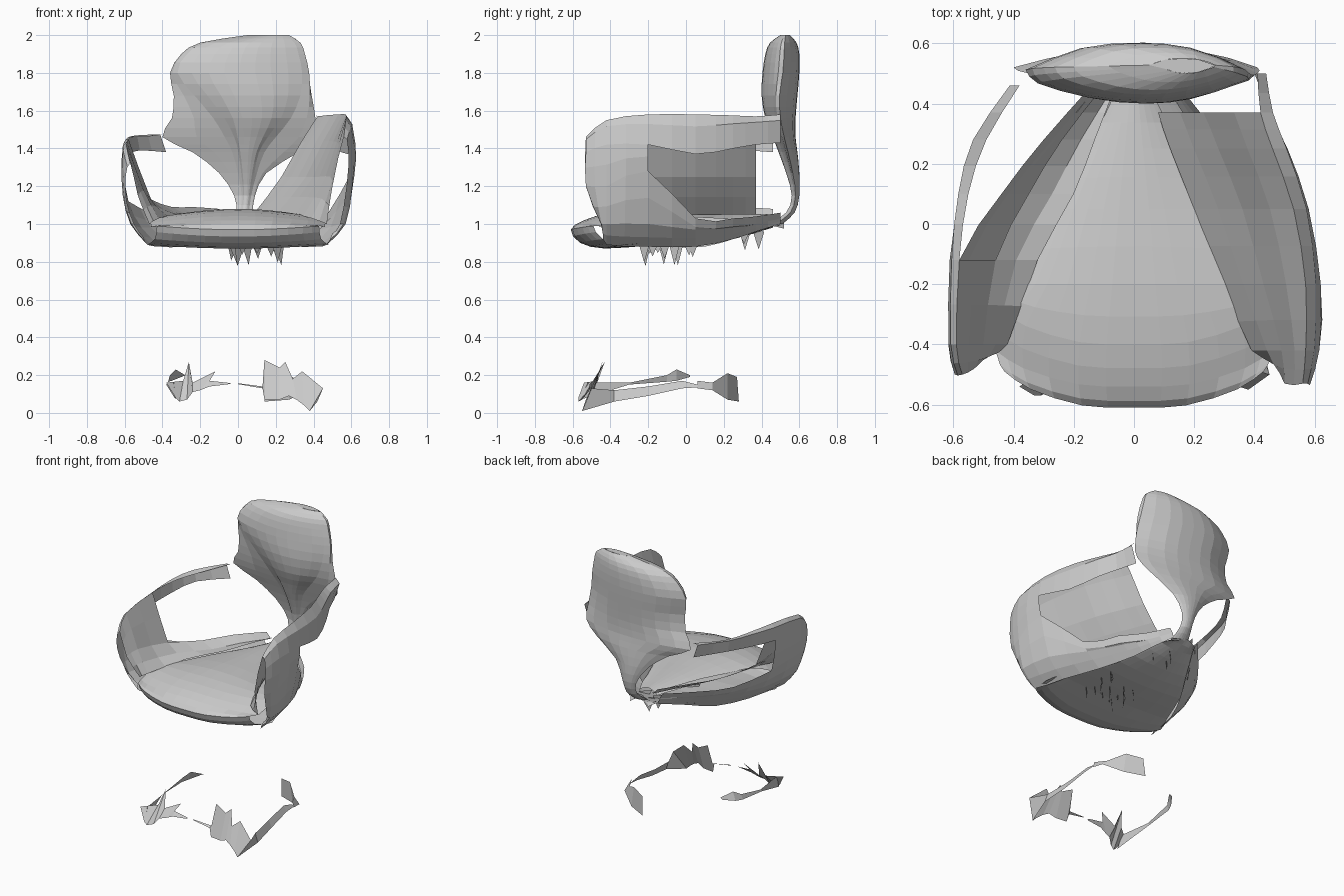
import bpy, math, random
from mathutils import Vector

random.seed(4)


def make(name, verts, faces):
    me = bpy.data.meshes.new(name)
    me.from_pydata([tuple(v) for v in verts], [], faces)
    me.validate()
    ob = bpy.data.objects.new(name, me)
    bpy.context.collection.objects.link(ob)
    return ob


def smooth_line(pts, n):
    # Catmull-Rom resampling, n steps per segment
    out = []
    for i in range(len(pts) - 1):
        p1, p2 = pts[i], pts[i + 1]
        p0 = pts[i - 1] if i else p1 * 2 - p2
        p3 = pts[i + 2] if i + 2 < len(pts) else p2 * 2 - p1
        for k in range(n):
            t = k / n
            out.append(0.5 * (2 * p1 + (p2 - p0) * t + (2 * p0 - 5 * p1 + 4 * p2 - p3) * t * t
                              + (3 * p1 - p0 - 3 * p2 + p3) * t ** 3))
    return out + [pts[-1]]


def loft(name, rows, n=2, skip=()):
    # skin through rows of points; cells listed in skip (row, column) stay open
    rows = [smooth_line([Vector(p) for p in r], n) for r in rows]
    cols = [smooth_line(list(c), n) for c in zip(*rows)]
    h = len(cols[0])
    verts = [p for c in cols for p in c]
    faces = []
    for c in range(len(cols) - 1):
        for r in range(h - 1):
            if (r // n, c // n) not in skip:
                faces.append((c * h + r, (c + 1) * h + r, (c + 1) * h + r + 1, c * h + r + 1))
    return make(name, verts, faces)


def arm(name, side, sections, skip):
    rows = []
    for i, (y, prof) in enumerate(sections):
        rows.append([(side * x, y + (max(0, 1.2 - z) * 0.4 if i == 0 else 0), z) for x, z in prof])
    return loft(name, rows, 2, skip)


# Seat cushion: side profile (y, z, half width) from rear top over the nose to the rear underside
profile = [(.42, 1.05, .07), (.25, 1.06, .15), (.05, 1.07, .25), (-.2, 1.08, .36), (-.4, 1.06, .45),
           (-.54, 1.02, .46), (-.61, .97, .43), (-.56, .90, .44), (-.43, .87, .48), (-.2, .885, .44),
           (.05, .89, .34), (.25, .92, .24), (.42, .97, .13), (.52, 1.01, .07)]
rows = []
for y, z, w in profile:
    curve = .12 if y < -.3 else 0
    sag = -.035 if z > 1 else .02
    rows.append([(f * w, y + curve * abs(f) ** 3, z + sag * f * f)
                 for f in (-1, -.8, -.4, 0, .4, .8, 1)])
loft("seat_cushion", rows)

# Right armrest: inner skin, rim, outer skin with a rear opening, underside
right = [
    (-.53, [(.47, 1.0), (.5, 1.2), (.56, 1.46), (.585, 1.38), (.575, 1.2), (.54, 1.0), (.5, .95)]),
    (-.42, [(.39, 1.03), (.49, 1.25), (.57, 1.55), (.615, 1.42), (.605, 1.2), (.57, 1.0), (.47, .89)]),
    (-.2, [(.30, 1.05), (.43, 1.25), (.57, 1.58), (.62, 1.42), (.605, 1.28), (.54, 1.0), (.42, .88)]),
    (.05, [(.2, 1.05), (.36, 1.25), (.53, 1.58), (.58, 1.37), (.46, 1.03), (.43, .97), (.33, .88)]),
    (.25, [(.12, 1.05), (.28, 1.25), (.46, 1.575), (.51, 1.40), (.34, 1.03), (.3, .98), (.22, .92)]),
    (.37, [(.08, 1.05), (.23, 1.25), (.42, 1.57), (.45, 1.42), (.22, 1.04), (.2, 1.0), (.16, .96)]),
    (.50, [(.05, 1.04), (.15, 1.25), (.41, 1.58), (.40, 1.43), (.12, 1.06), (.1, 1.03), (.09, 1.0)]),
]
arm("right_armrest", 1, right, {(2, 3), (3, 3), (4, 3), (5, 3), (5, 0), (5, 1)})

# Left armrest: lower rim, and open through both skins behind the front
left = [
    (-.5, [(.47, 1.0), (.53, 1.15), (.57, 1.32), (.595, 1.25), (.59, 1.12), (.55, 1.0), (.5, .93)]),
    (-.4, [(.42, 1.03), (.5, 1.18), (.59, 1.41), (.615, 1.32), (.61, 1.15), (.57, 1.0), (.48, .89)]),
    (-.12, [(.32, 1.05), (.46, 1.13), (.58, 1.45), (.612, 1.34), (.58, 1.12), (.51, .98), (.41, .88)]),
    (.1, [(.2, 1.05), (.35, 1.09), (.55, 1.46), (.575, 1.37), (.44, 1.05), (.4, .99), (.3, .88)]),
    (.28, [(.13, 1.05), (.24, 1.09), (.49, 1.46), (.52, 1.39), (.30, 1.05), (.26, 1.0), (.2, .93)]),
    (.46, [(.06, 1.05), (.1, 1.08), (.38, 1.48), (.38, 1.38), (.14, 1.06), (.12, 1.02), (.1, .98)]),
]
arm("left_armrest", -1, left, {(r, c) for r in (2, 3, 4) for c in (1, 3)})

# Backrest: z, wing left/right, pad left/right, front y, rear y
back = [(2.0, .05, .27, .1, .25, .50, .55), (1.96, -.2, .33, -.17, .30, .445, .585),
        (1.9, -.30, .35, -.27, .32, .42, .6), (1.8, -.36, .37, -.32, .34, .405, .6),
        (1.68, -.34, .39, -.23, .33, .40, .59), (1.56, -.35, .41, -.13, .28, .42, .58),
        (1.46, -.40, .41, -.07, .20, .46, .58), (1.38, -.24, .32, -.03, .14, .49, .59),
        (1.27, -.10, .15, 0, .10, .53, .6), (1.15, -.02, .09, .02, .07, .56, .6),
        (1.06, -.01, .08, .01, .06, .53, .575), (1.0, -.04, .09, 0, .07, .44, .51)]
rows = []
for z, a, b, pa, pb, yf, yr in back:
    d = yr - yf
    ye = yf + d * (.55 if z > 1.75 else .5)
    front = [(pa + (pb - pa) * k / 4, yf + d * .32 * (abs(k - 2) / 2) ** 2, z) for k in range(5)]
    rear = [(b + (a - b) * k / 4, ye + (yr - ye) * math.sin(math.pi * k / 4) ** .6 if 0 < k < 4 else ye, z)
            for k in range(5)]
    rows.append([(a, ye, z)] + front + rear)
loft("backrest", rows)

# Top closure of the backrest
make("backrest_top", [p for p in rows[0]], [tuple(range(len(rows[0]) - 1))])

# Ragged scraps hanging under the seat
verts, faces = [], []
for i in range(16):
    x, y = random.uniform(-.04, .24), random.uniform(-.25, .08)
    if i > 12:
        x, y = random.uniform(-.02, .1), random.uniform(.28, .42)
    top = .9 if y < .2 else .96
    verts += [(x - .03, y - .03, top), (x + .03, y + .03, top),
              (x + random.uniform(-.02, .02), y, top - random.uniform(.05, .13))]
    faces.append((3 * i, 3 * i + 1, 3 * i + 2))
make("underside_scraps", verts, faces)


def strip(name, upper, lower):
    k = len(upper)
    make(name, upper + lower, [(i, i + 1, k + i + 1, k + i) for i in range(k - 1)])


# Remnants of the floor base: side rails, front corners, rear corner
strip("base_right_rail",
      [(.45, -.50, .13), (.40, -.38, .12), (.38, -.2, .14), (.37, -.02, .17), (.38, .06, .15)],
      [(.38, -.55, .01), (.42, -.38, .06), (.40, -.2, .09), (.39, -.02, .13), (.39, .06, .135)])
strip("base_rear_right",
      [(.38, .06, .17), (.34, .14, .16), (.25, .22, .21), (.15, .27, .19)],
      [(.39, .06, .13), (.38, .14, .12), (.27, .22, .07), (.14, .28, .06)])
strip("base_left_rail",
      [(-.34, -.52, .16), (-.37, -.3, .16), (-.36, -.1, .20), (-.33, -.05, .23), (-.28, .02, .20)],
      [(-.33, -.56, .07), (-.38, -.3, .15), (-.37, -.1, .165), (-.35, -.05, .17), (-.3, .02, .19)])
strip("base_front_right",
      [(.0, -.50, .157), (.13, -.48, .14), (.14, -.44, .28), (.22, -.45, .24), (.25, -.43, .27),
       (.29, -.48, .18), (.34, -.46, .22), (.45, -.50, .13)],
      [(.0, -.50, .152), (.13, -.5, .13), (.14, -.5, .07), (.22, -.51, .07), (.27, -.52, .09),
       (.31, -.53, .07), (.35, -.54, .04), (.38, -.55, .01)])
strip("base_front_left",
      [(-.38, -.54, .16), (-.29, -.47, .17), (-.26, -.43, .27), (-.24, -.47, .16), (-.12, -.46, .22),
       (-.15, -.49, .17), (-.04, -.50, .158)],
      [(-.33, -.57, .08), (-.31, -.57, .06), (-.27, -.55, .07), (-.24, -.53, .11), (-.2, -.52, .12),
       (-.15, -.51, .14), (-.04, -.51, .153)])
